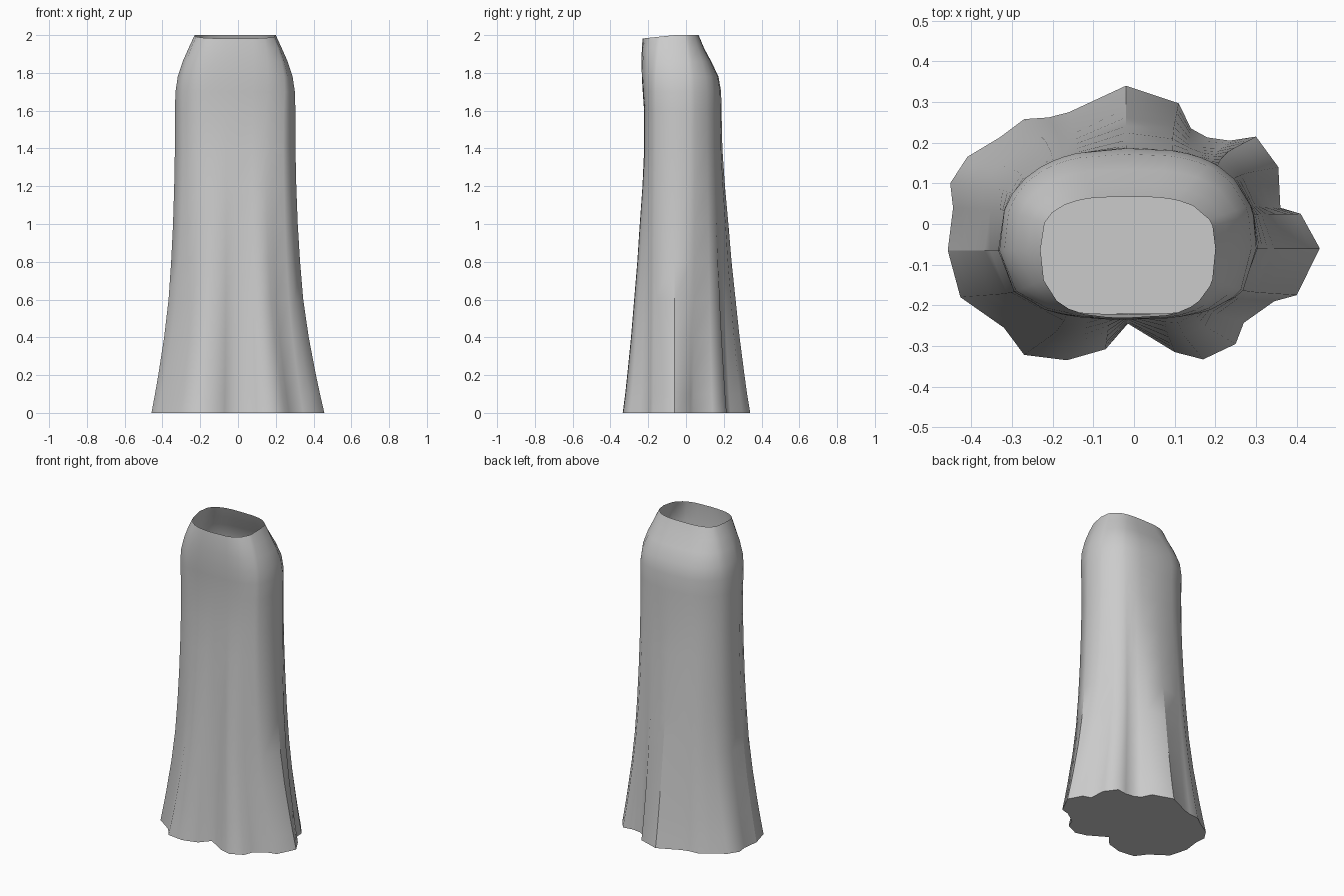
import bpy, bmesh, math

if "Cube" in bpy.data.objects:
    bpy.data.objects.remove(bpy.data.objects["Cube"])

# Wavy hem outline, counterclockwise from the right
HEM = [(.457, -.06), (.41, .025), (.36, .04), (.355, .14), (.30, .215), (.235, .205),
       (.18, .213), (.14, .235), (.11, .297), (-.02, .34), (-.16, .275), (-.21, .262),
       (-.27, .258), (-.33, .213), (-.41, .165), (-.452, .10), (-.445, .04), (-.458, -.065),
       (-.427, -.18), (-.32, -.255), (-.27, -.322), (-.165, -.335), (-.07, -.308),
       (-.015, -.245), (.10, -.315), (.17, -.333), (.25, -.295), (.27, -.243),
       (.345, -.19), (.40, -.175)]
SEAMS = (0, 9, 17)      # columns of the right, back and left seams

# Lower rows: height, share of the hem outline in x and in y
FLARE = [(0, 1, 1), (.1, .85, .89), (.2, .71, .8), (.4, .46, .63), (.6, .27, .49),
         (.8, .16, .35), (1.0, .08, .24), (1.2, .03, .12), (1.4, 0, .03)]

# Upper rows: height, half width, back y, front y
HIPS = [(1.6, .319, .188, -.222), (1.7, .316, .186, -.229), (1.78, .304, .172, -.234),
        (1.86, .278, .134, -.235), (1.93, .247, .096, -.234), (2.0, .215, .067, -.230)]
CX, CY = -.015, -.06


def oval(point, half_width, back, front, z):
    """Point of a rounded oval in the direction of a hem point."""
    phi = math.atan2(point[1] - CY, point[0] - CX)
    phi += .09 * math.sin(4 * phi)
    dx, dy = math.cos(phi), math.sin(phi)
    ry = back - CY if dy > 0 else CY - front
    # Rounder at the hips, squarer at the waist and in front
    hip = 2.7 if dy < 0 else 2.4 - .2 * dx / abs(dx) * -1 * dy
    t = min(1, max(0, (z - 1.6) / .4))
    e = hip + (2.9 - hip) * t
    k = (abs(dx / half_width) ** e + abs(dy / ry) ** e) ** (-1 / e)
    return CX + dx * k, CY + dy * k


fabric = bpy.data.materials.new("grey fabric")
fabric.diffuse_color = (.6, .6, .6, 1)
fabric.use_nodes = True
fabric.node_tree.nodes["Principled BSDF"].inputs["Base Color"].default_value = fabric.diffuse_color

# Rings from the hem to the waist
bm = bmesh.new()
rings = []
for z, tx, ty in FLARE:
    ring = []
    for p in HEM:
        x, y = oval(p, .319, .188, -.219, z)
        ring.append(bm.verts.new((x + (p[0] - x) * tx, y + (p[1] - y) * ty, z)))
    rings.append(ring)
for z, w, back, front in HIPS:
    ring = []
    for p in HEM:
        x, y = oval(p, w, back, front, z)
        # Waistline dips slightly at the front
        dip = .018 * max(0, -(y + .06) / .17) if z == 2.0 else 0
        ring.append(bm.verts.new((x, y, z - dip)))
    rings.append(ring)

# Skirt wall, open at the waist, with a flat underside
n = len(HEM)
for a, b in zip(rings, rings[1:]):
    for i in range(n):
        j = (i + 1) % n
        bm.faces.new((a[i], a[j], b[j], b[i]))
bm.faces.new(rings[0][::-1])

# Smooth cloth with sharp hem and seams
for face in bm.faces:
    face.smooth = True
for i in range(n):
    bm.edges.get((rings[0][i], rings[0][(i + 1) % n])).smooth = False
for a, b in zip(rings[:6], rings[1:6]):
    for i in SEAMS:
        bm.edges.get((a[i], b[i])).smooth = False

mesh = bpy.data.meshes.new("skirt")
bm.to_mesh(mesh)
bm.free()
mesh.materials.append(fabric)
skirt = bpy.data.objects.new("skirt", mesh)
bpy.context.collection.objects.link(skirt)
